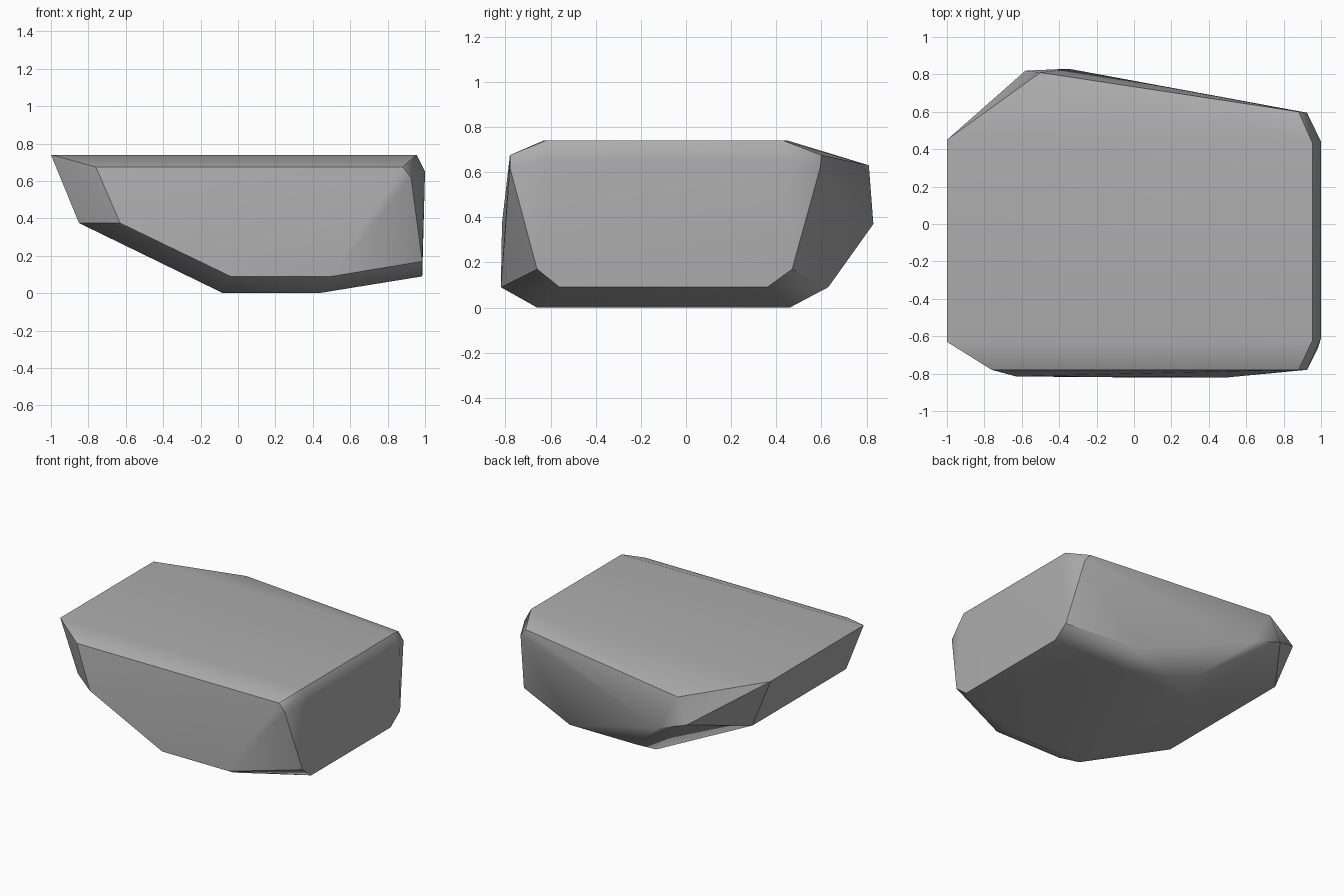
import bpy
import bmesh
from math import radians

# Remove the default cube
cube = bpy.data.objects.get("Cube")
if cube:
    bpy.data.objects.remove(cube, do_unlink=True)

# Single stone colour
stone = bpy.data.materials.new("stone_grey")
stone.use_nodes = True
colour = (0.42, 0.42, 0.42, 1.0)
stone.diffuse_color = colour
shader = next(n for n in stone.node_tree.nodes if n.type == "BSDF_PRINCIPLED")
shader.inputs["Base Color"].default_value = colour
shader.inputs["Roughness"].default_value = 0.8


def add_corner_pair(bm, x, z, front_y, back_y):
    """Add the front and back corner of one cross edge of the boulder."""
    for y in (front_y, back_y):
        bm.verts.new((x, y, z))


bm = bmesh.new()

# Flat top and the shoulder below its right end: x, z, front y, back y
add_corner_pair(bm, -1, 0.74, -0.63, 0.45)
add_corner_pair(bm, 0.955, 0.74, -0.62, 0.43)
add_corner_pair(bm, 0.88, 0.675, -0.78, 0.6)

# Upright right end
add_corner_pair(bm, 1, 0.65, -0.61, 0.44)
add_corner_pair(bm, 0.925, 0.62, -0.78, 0.595)
add_corner_pair(bm, 0.985, 0.17, -0.66, 0.47)
add_corner_pair(bm, 0.985, 0.09, -0.56, 0.36)

# Small flat base, rising to the left end
for base_x in (-0.08, 0.43):
    add_corner_pair(bm, base_x, 0, -0.66, 0.46)
add_corner_pair(bm, -0.85, 0.375, -0.64, 0.445)

# Lower edges of the long sides
for side_x in (-0.04, 0.5):
    add_corner_pair(bm, side_x, 0.09, -0.82, 0.63)

# Uneven left corners, where front and back differ
for corner in ((-0.76, -0.78, 0.675), (-0.63, -0.815, 0.375),
               (-0.5, 0.81, 0.63), (-0.58, 0.82, 0.45), (-0.35, 0.83, 0.37)):
    bm.verts.new(corner)

# Wrap the corners in faceted skin and merge the flat areas
hull = bmesh.ops.convex_hull(bm, input=bm.verts)
loose = [v for v in bm.verts if not v.link_faces]
bmesh.ops.delete(bm, geom=loose, context="VERTS")
bmesh.ops.dissolve_limit(bm, angle_limit=radians(1.5), verts=bm.verts, edges=bm.edges)
bmesh.ops.recalc_face_normals(bm, faces=bm.faces)

mesh = bpy.data.meshes.new("boulder")
bm.to_mesh(mesh)
bm.free()
mesh.materials.append(stone)
boulder = bpy.data.objects.new("boulder", mesh)
bpy.context.collection.objects.link(boulder)

# Soft shading across shallow facets, crisp main ridges
bpy.ops.object.select_all(action="DESELECT")
boulder.select_set(True)
bpy.context.view_layer.objects.active = boulder
bpy.ops.object.shade_smooth_by_angle(angle=radians(35))
weighted = boulder.modifiers.new("weighted_normals", "WEIGHTED_NORMAL")
weighted.keep_sharp = True
